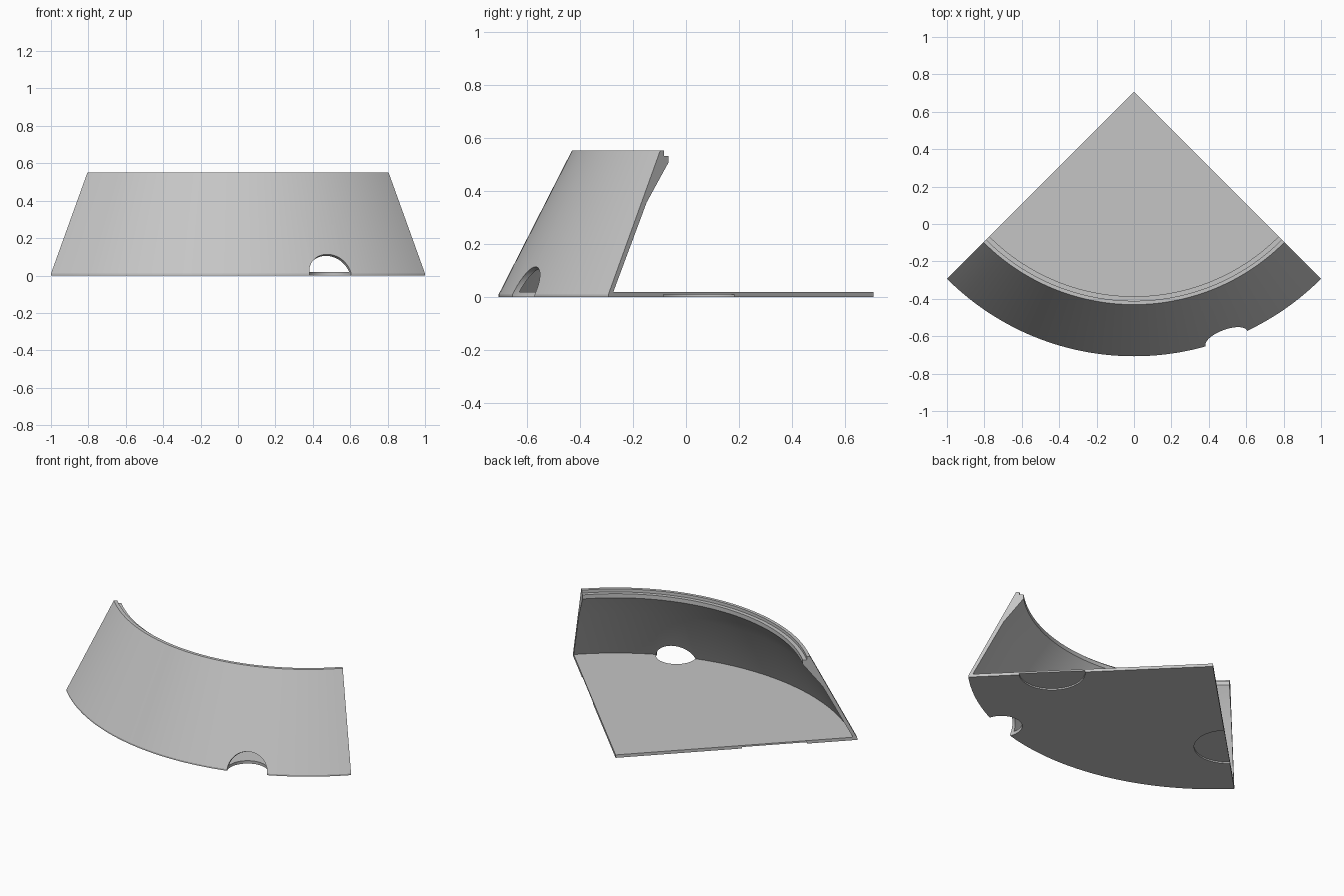
import bpy, bmesh, math

cube = bpy.data.objects.get("Cube")
if cube:
    bpy.data.objects.remove(cube, do_unlink=True)

R = math.sqrt(2)          # outer radius of the quarter sector
APEX_Y = R / 2            # sector tip, so the footprint is centred
STEPS = 72

grey = bpy.data.materials.new("plain_grey")
grey.use_nodes = True
colour = (0.56, 0.56, 0.56, 1)
grey.diffuse_color = colour
grey.node_tree.nodes["Principled BSDF"].inputs["Base Color"].default_value = colour


def polar(r, angle, z):
    """Point at a radius from the tip; angle 0 faces the front."""
    return (r * math.sin(angle), APEX_Y - r * math.cos(angle), z)


def sector(name, profile, z_low, z_high):
    """Sweep an open radial profile a quarter turn and close it on the axis."""
    bm = bmesh.new()
    low = bm.verts.new((0, APEX_Y, z_low))
    high = bm.verts.new((0, APEX_Y, z_high))
    rings = []
    for i in range(STEPS + 1):
        a = math.radians(-45 + 90 * i / STEPS)
        rings.append([bm.verts.new(polar(r, a, z)) for r, z in profile])
    for a, b in zip(rings, rings[1:]):
        bm.faces.new((low, b[0], a[0]))
        bm.faces.new((high, a[-1], b[-1]))
        for j in range(len(profile) - 1):
            bm.faces.new((a[j], b[j], b[j + 1], a[j + 1]))
    for ring in (rings[0], rings[-1]):
        bm.faces.new([low] + ring + [high])
    bmesh.ops.recalc_face_normals(bm, faces=bm.faces)
    mesh = bpy.data.meshes.new(name)
    bm.to_mesh(mesh)
    bm.free()
    mesh.materials.append(grey)
    obj = bpy.data.objects.new(name, mesh)
    bpy.context.collection.objects.link(obj)
    return obj


def cut(target, cutter):
    """Subtract a helper from the target, then remove the helper."""
    cutter.hide_render = True
    mod = target.modifiers.new("cut", 'BOOLEAN')
    mod.operation = 'DIFFERENCE'
    mod.solver = 'EXACT'
    mod.object = cutter
    bpy.context.view_layer.objects.active = target
    bpy.ops.object.modifier_apply(modifier=mod.name)
    bpy.data.objects.remove(cutter, do_unlink=True)


# Floor plate with leaning curved wall and stepped lip at the top
shell = sector("floor_and_leaning_wall", [
    (R, 0), (R, 0.01),               # base rim
    (1.138, 0.552), (1.118, 0.552),  # outer slope and top edge
    (1.118, 0.533), (1.094, 0.533),  # step
    (1.094, 0.507), (1.21, 0.357),   # lip and its chamfer
    (1.388, 0.019)], 0, 0.019)       # inner slope down to the floor

# Rounded opening through the wall foot
bpy.ops.mesh.primitive_uv_sphere_add(segments=64, ring_count=32, radius=0.12,
                                     location=polar(1.4, math.radians(20.5), 0))
opening = bpy.context.object
opening.data.materials.append(grey)
cut(shell, opening)

# Shallow half-round recesses under both straight edges
for side in (-1, 1):
    bpy.ops.mesh.primitive_cylinder_add(
        vertices=64, radius=0.19, depth=0.1,
        location=polar(0.93, side * math.radians(45), 0.009 - 0.05))
    recess = bpy.context.object
    recess.data.materials.append(grey)
    cut(shell, recess)

bpy.ops.object.select_all(action='DESELECT')
shell.select_set(True)
bpy.context.view_layer.objects.active = shell
bpy.ops.object.shade_smooth_by_angle(angle=math.radians(20))
